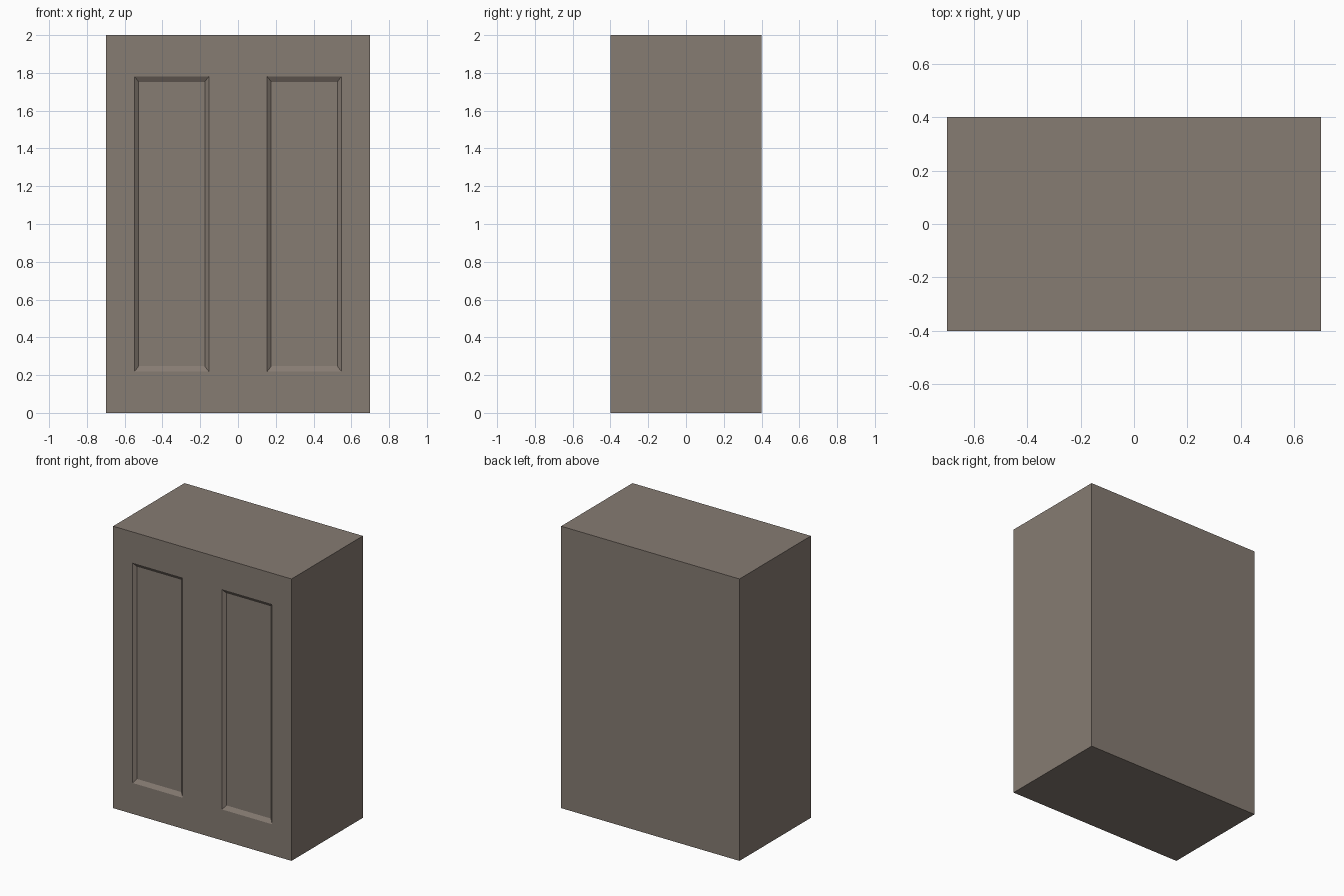
import bpy, bmesh

if "Cube" in bpy.data.objects:
    bpy.data.objects.remove(bpy.data.objects["Cube"])

W, D, H = 1.4, 0.8, 2.0
DEPTH = 0.018                      # how far the panels are sunk
SLOPE_X, SLOPE_Z = 0.022, 0.028    # width of the sloped panel borders


def new_object(name, bm):
    bmesh.ops.recalc_face_normals(bm, faces=bm.faces)
    mesh = bpy.data.meshes.new(name)
    bm.to_mesh(mesh)
    bm.free()
    obj = bpy.data.objects.new(name, mesh)
    bpy.context.collection.objects.link(obj)
    return obj


def panel_cutter(cx):
    """Tapered block; it passes through the front face at the outer panel outline."""
    bm = bmesh.new()
    bmesh.ops.create_cube(bm, size=2)
    for v in bm.verts:
        k = -1 if v.co.y > 0 else 1          # inner end small, outer end large
        v.co.x = cx + v.co.x * (0.197 + (k - 1) / 2 * SLOPE_X + (k + 1) / 2 * SLOPE_X)
        v.co.z = H / 2 + v.co.z * (0.781 + k * SLOPE_Z)
        v.co.y = -D / 2 - k * DEPTH
    return new_object("panel_cutter", bm)


# Cabinet body
bm = bmesh.new()
bmesh.ops.create_cube(bm, size=1)
for v in bm.verts:
    v.co = (v.co.x * W, v.co.y * D, v.co.z * H + H / 2)
body = new_object("cabinet_body", bm)

# Two recessed door panels
for side in (-1, 1):
    cutter = panel_cutter(side * 0.351)
    cutter.hide_render = True
    mod = body.modifiers.new("panel_recess", 'BOOLEAN')
    mod.operation = 'DIFFERENCE'
    mod.solver = 'EXACT'
    mod.object = cutter
    bpy.context.view_layer.objects.active = body
    bpy.ops.object.modifier_apply(modifier=mod.name)
    bpy.data.objects.remove(cutter)

# Taupe finish
mat = bpy.data.materials.new("taupe")
mat.diffuse_color = (0.24, 0.20, 0.17, 1)
mat.use_nodes = True
mat.node_tree.nodes["Principled BSDF"].inputs["Base Color"].default_value = mat.diffuse_color
body.data.materials.clear()
body.data.materials.append(mat)
